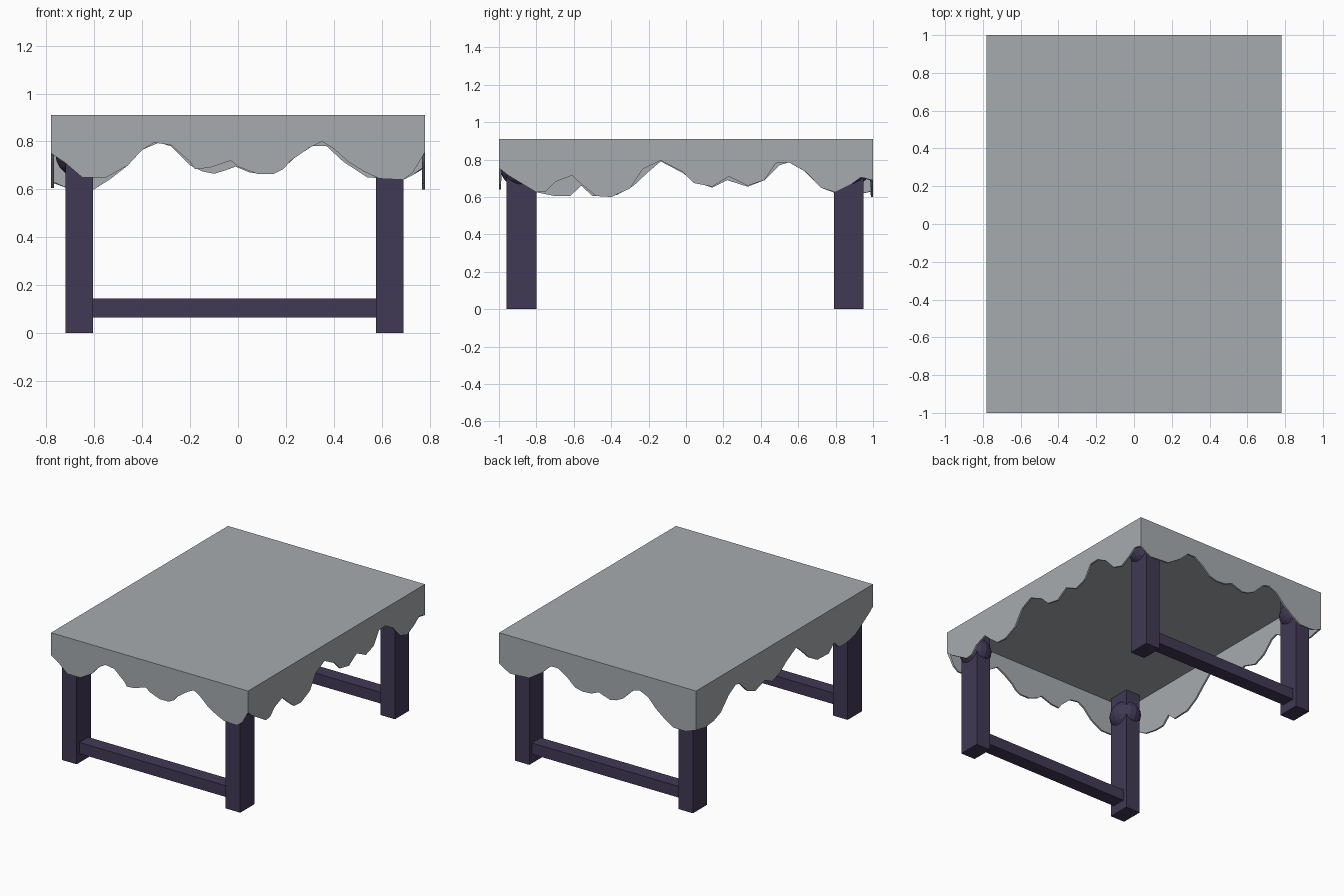
import bpy, bmesh
from mathutils import Matrix, Vector

if "Cube" in bpy.data.objects:
    bpy.data.objects.remove(bpy.data.objects["Cube"])

HX, HY, TOP = 0.78, 1.0, 0.91


def material(name, rgb):
    m = bpy.data.materials.new(name)
    m.diffuse_color = (*rgb, 1)
    m.use_nodes = True
    m.node_tree.nodes["Principled BSDF"].inputs["Base Color"].default_value = m.diffuse_color
    return m


cloth_grey = material("cloth grey", (0.39, 0.41, 0.43))
dark_purple = material("dark purple", (0.052, 0.041, 0.089))


def add_object(name, bm, mat):
    bmesh.ops.recalc_face_normals(bm, faces=bm.faces)
    mesh = bpy.data.meshes.new(name)
    bm.to_mesh(mesh)
    bm.free()
    mesh.materials.append(mat)
    ob = bpy.data.objects.new(name, mesh)
    bpy.context.collection.objects.link(ob)
    return ob


def box(name, lo, hi, mat):
    lo, hi = Vector(lo), Vector(hi)
    bm = bmesh.new()
    bmesh.ops.create_cube(bm, size=1, matrix=Matrix.Translation((lo + hi) / 2)
                          @ Matrix.Diagonal((*(hi - lo), 1)))
    return add_object(name, bm, mat)


# Wavy hem heights (position along the side, z), corners excluded
front = [(-.72, .71), (-.65, .65), (-.55, .65), (-.46, .70), (-.40, .765), (-.35, .795),
         (-.28, .785), (-.20, .715), (-.18, .685), (-.12, .69), (-.03, .72), (0, .695),
         (.08, .665), (.15, .665), (.19, .685), (.22, .72), (.30, .775), (.35, .80),
         (.40, .77), (.46, .715), (.525, .675), (.59, .645), (.69, .64), (.73, .67)]
back = [(-.70, .60), (-.60, .60), (-.53, .645), (-.46, .70), (-.40, .765), (-.33, .795),
        (-.28, .78), (-.20, .70), (-.15, .675), (-.10, .665), (-.05, .68), (-.01, .695),
        (.05, .67), (.12, .665), (.18, .68), (.24, .735), (.31, .78), (.37, .78),
        (.44, .715), (.54, .65), (.69, .64), (.73, .66)]
right = [(-.95, .715), (-.80, .625), (-.75, .63), (-.70, .68), (-.61, .715), (-.55, .66),
         (-.48, .605), (-.40, .60), (-.30, .645), (-.23, .75), (-.135, .795), (-.02, .735),
         (.04, .675), (.14, .655), (.23, .71), (.33, .66), (.42, .69), (.48, .78),
         (.55, .785), (.64, .735), (.72, .65), (.80, .625), (.88, .665), (.935, .705)]
left = [(-.95, .715), (-.80, .625), (-.70, .605), (-.62, .605), (-.56, .66), (-.50, .605),
        (-.37, .61), (-.28, .66), (-.20, .735), (-.135, .79), (-.02, .73), (.05, .68),
        (.14, .65), (.22, .69), (.33, .655), (.42, .69), (.50, .77), (.55, .785),
        (.63, .74), (.72, .65), (.80, .62), (.90, .61)]

# Tablecloth: top sheet and four hanging sides, thickened inwards
corners = [(-HX, -HY, .75), (HX, -HY, .755), (HX, HY, .69), (-HX, HY, .63)]
sides = [[(x, -HY, z) for x, z in front],
         [(HX, y, z) for y, z in right],
         [(x, HY, z) for x, z in reversed(back)],
         [(-HX, y, z) for y, z in reversed(left)]]
bm = bmesh.new()
upper = [bm.verts.new((x, y, TOP)) for x, y, z in corners]
lower = [bm.verts.new(c) for c in corners]
bm.faces.new(upper)
for i, hem in enumerate(sides):
    j = (i + 1) % 4
    bm.faces.new([upper[i], lower[i]] + [bm.verts.new(p) for p in hem]
                 + [lower[j], upper[j]])
cloth = add_object("tablecloth", bm, cloth_grey)
if cloth.data.polygons[0].normal.z < 0:
    cloth.data.flip_normals()
solid = cloth.modifiers.new("thickness", "SOLIDIFY")
solid.thickness = 0.012
solid.offset = -1
solid.use_even_offset = True

# Legs with a bulge hidden under each cloth corner, and end stretchers
LEG_X = {"left": (-.72, -.605), "right": (.575, .69)}
LEG_Y = {"front": (-.96, -.80), "back": (.79, .95)}
for end, (y0, y1) in LEG_Y.items():
    for side, (x0, x1) in LEG_X.items():
        box(f"{end}_{side}_leg", (x0, y0, 0), (x1, y1, .898), dark_purple)
        bm = bmesh.new()
        bmesh.ops.create_uvsphere(
            bm, u_segments=16, v_segments=10, radius=1,
            matrix=Matrix.Translation(((x0 + x1) / 2, (y0 + y1) / 2, .75))
            @ Matrix.Diagonal((.1, .112, .1, 1)))
        add_object(f"{end}_{side}_leg_bulge", bm, dark_purple)
    box(f"{end}_stretcher", (-.605, y0 + .03, .065), (.575, y1 - .03, .145), dark_purple)
